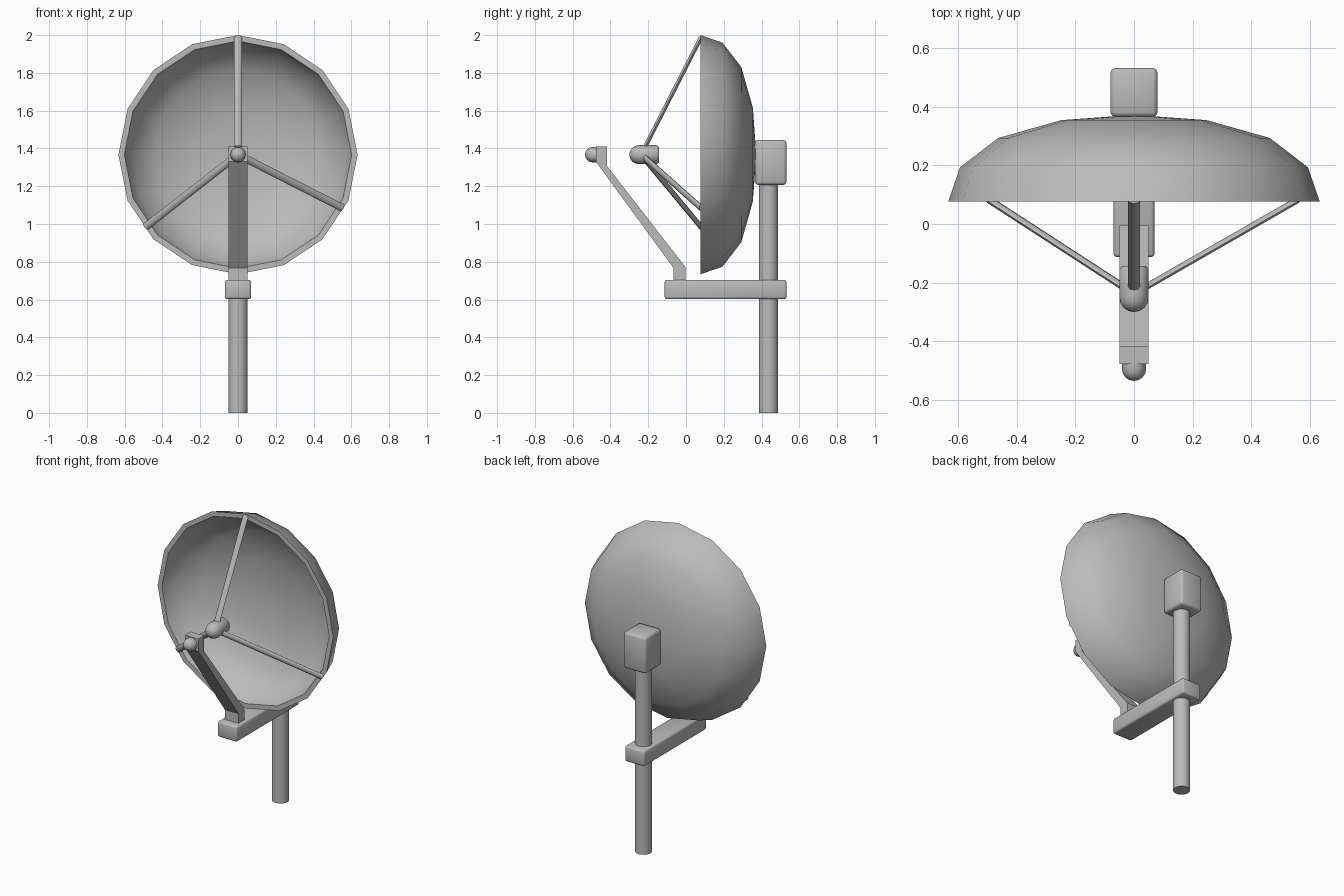
import bpy, bmesh
from math import sin, cos, pi, radians
from mathutils import Vector, Matrix

cube = bpy.data.objects.get("Cube")
if cube:
    bpy.data.objects.remove(cube, do_unlink=True)

GREY = (0.5, 0.5, 0.5, 1)
metal = bpy.data.materials.new("grey_metal")
metal.use_nodes = True
metal.diffuse_color = GREY
metal.node_tree.nodes["Principled BSDF"].inputs["Base Color"].default_value = GREY

AXIS_Z = 1.367  # height of the dish axis


def finish(name, bm, angle=50):
    bmesh.ops.recalc_face_normals(bm, faces=bm.faces)
    mesh = bpy.data.meshes.new(name)
    bm.to_mesh(mesh)
    bm.free()
    mesh.materials.append(metal)
    obj = bpy.data.objects.new(name, mesh)
    bpy.context.collection.objects.link(obj)
    bpy.ops.object.select_all(action='DESELECT')
    obj.select_set(True)
    bpy.context.view_layer.objects.active = obj
    bpy.ops.object.shade_smooth_by_angle(angle=radians(angle))
    return obj


def lathe(name, profile, sides, angle=50):
    """Spin (radius, y) points around the dish axis."""
    bm = bmesh.new()
    rings = []
    for r, y in profile:
        if r == 0:
            rings.append([bm.verts.new((0, y, AXIS_Z))] * sides)
        else:
            rings.append([bm.verts.new((r * cos(2 * pi * i / sides), y,
                                        AXIS_Z + r * sin(2 * pi * i / sides)))
                          for i in range(sides)])
    for a, b in zip(rings, rings[1:]):
        for i in range(sides):
            j = (i + 1) % sides
            bm.faces.new(list(dict.fromkeys((a[i], a[j], b[j], b[i]))))
    return finish(name, bm, angle)


def box(name, low, high, bevel):
    low, high = Vector(low), Vector(high)
    bm = bmesh.new()
    bmesh.ops.create_cube(bm, size=1, matrix=Matrix.Translation((low + high) / 2)
                          @ Matrix.Diagonal((*(high - low), 1)))
    bmesh.ops.bevel(bm, geom=bm.edges[:], offset=bevel, segments=2,
                    profile=0.5, affect='EDGES')
    return finish(name, bm)


def rod(name, start, end, side, half_width, half_depth, sides):
    """Straight oval rod whose wide direction is side."""
    start, end, side = Vector(start), Vector(end), Vector(side).normalized()
    along = (end - start).normalized()
    frame = Matrix((side, along.cross(side), along)).transposed().to_4x4()
    bm = bmesh.new()
    bmesh.ops.create_cone(bm, cap_ends=True, segments=sides, radius1=1, radius2=1,
                          depth=(end - start).length,
                          matrix=Matrix.Translation((start + end) / 2) @ frame
                          @ Matrix.Diagonal((half_width, half_depth, 1, 1)))
    return finish(name, bm)


# Dish: thin bowl opening to the front
outer = [(0, 0.372), (0.248, 0.354), (0.463, 0.293), (0.593, 0.193), (0.633, 0.077)]
inner = [(0.602, 0.077), (0.566, 0.181), (0.447, 0.275), (0.242, 0.334), (0, 0.352)]
lathe("dish", outer + inner, 16)

# Feed in front of the dish: short barrel with a domed nose
dome = [(0.05 * sin(a * pi / 8), -0.25 - 0.05 * cos(a * pi / 8)) for a in range(1, 5)]
lathe("feed", [(0, -0.3)] + dome + [(0.05, -0.155), (0.041, -0.144), (0, -0.144)], 16)

# Three struts from the feed to the rim
for name, degrees in (("top_strut", 90), ("left_strut", -27), ("right_strut", 218)):
    c, s = cos(radians(degrees)), sin(radians(degrees))
    rod(name, (0.025 * c, -0.225, AXIS_Z + 0.025 * s),
        (0.622 * c, 0.08, AXIS_Z + 0.622 * s), (-s, 0, c), 0.02, 0.011, 8)

# Mast, mount block behind the dish and crossbar
rod("mast", (0, 0.437, 0), (0, 0.437, 1.3), (1, 0, 0), 0.051, 0.051, 16)
box("mount_block", (-0.08, 0.365, 1.207), (0.08, 0.532, 1.445), 0.016)
box("crossbar", (-0.07, -0.113, 0.602), (0.07, 0.532, 0.704), 0.012)

# Bent arm rising from the front of the crossbar
side_profile = [(-0.066, 0.695), (-0.066, 0.767), (-0.477, 1.33), (-0.477, 1.41),
                (-0.418, 1.41), (-0.418, 1.307), (-0.003, 0.772), (-0.003, 0.695)]
bm = bmesh.new()
face = bm.faces.new([bm.verts.new((-0.049, y, z)) for y, z in side_profile])
new = bmesh.ops.extrude_face_region(bm, geom=[face])["geom"]
bmesh.ops.translate(bm, vec=(0.098, 0, 0),
                    verts=[v for v in new if isinstance(v, bmesh.types.BMVert)])
finish("feed_arm", bm, 30)

# Rounded receiver tip on the end of the arm
tip = [(0.041 * sin(a * pi / 8), -0.494 - 0.041 * cos(a * pi / 8)) for a in range(1, 5)]
lathe("receiver_tip", [(0, -0.535)] + tip + [(0.041, -0.47), (0, -0.47)], 12)
